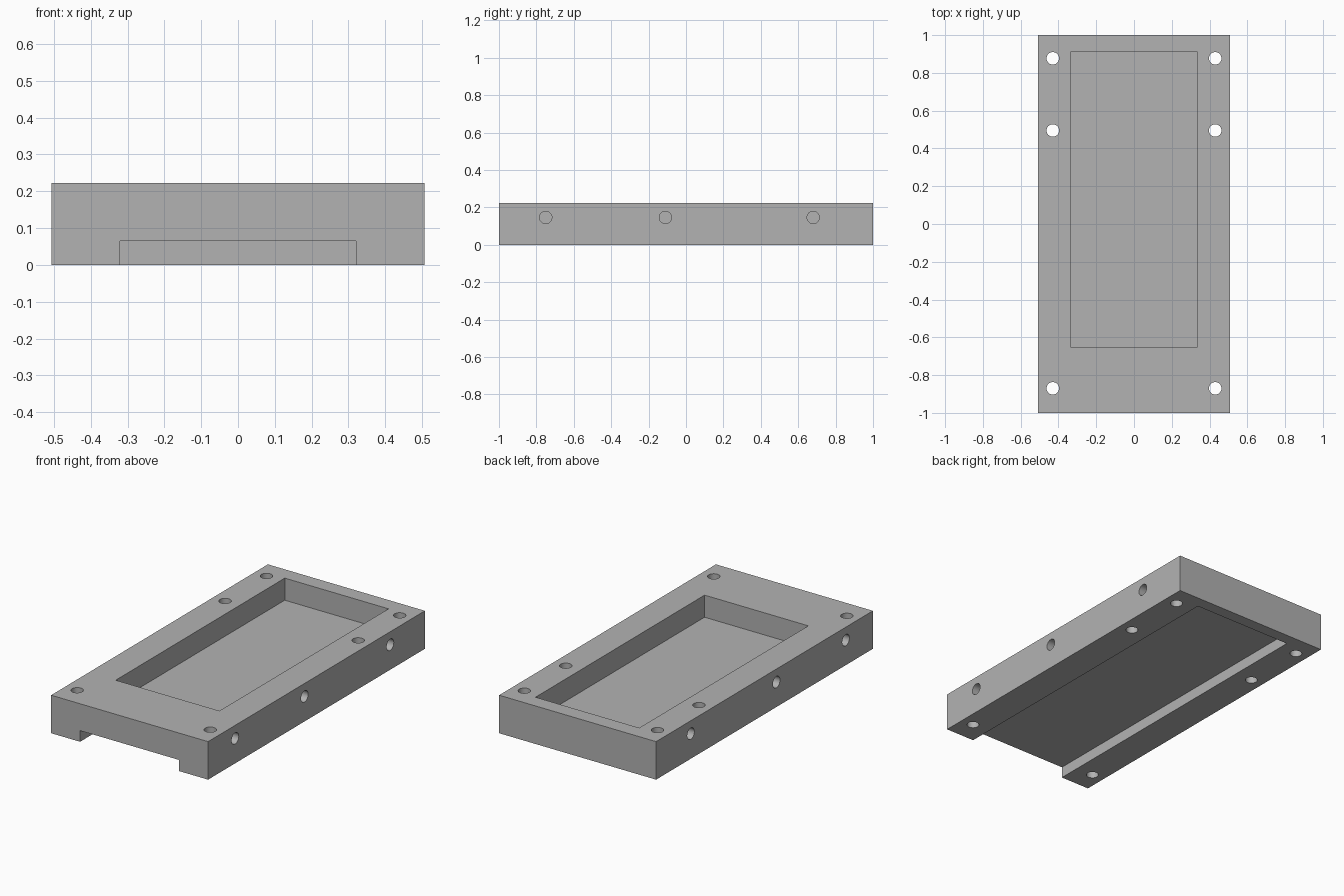
import bpy
import math

old = bpy.data.objects.get("Cube")
if old:
    bpy.data.objects.remove(old, do_unlink=True)

# Single grey material
grey = bpy.data.materials.new("plain grey")
grey.use_nodes = True
colour = (0.448, 0.448, 0.448, 1)
grey.diffuse_color = colour
grey.node_tree.nodes["Principled BSDF"].inputs["Base Color"].default_value = colour

HALF_W, HALF_L, HEIGHT = 0.507, 1.0, 0.222
HOLE_R = 0.033


def box(name, lo, hi):
    """Box between two opposite corners."""
    centre = [(a + b) / 2 for a, b in zip(lo, hi)]
    bpy.ops.mesh.primitive_cube_add(size=1, location=centre)
    ob = bpy.context.object
    ob.name = name
    ob.scale = [b - a for a, b in zip(lo, hi)]
    bpy.ops.object.transform_apply(location=True, rotation=True, scale=True)
    return ob


def drill(name, centre, depth, sideways=False):
    """Cylinder cutter, upright or lying along x."""
    bpy.ops.mesh.primitive_cylinder_add(
        vertices=48, radius=HOLE_R, depth=depth, location=centre,
        rotation=(0, math.pi / 2 if sideways else 0, 0))
    bpy.context.object.name = name
    return bpy.context.object


# Main block
block = box("housing_block", (-HALF_W, -HALF_L, 0), (HALF_W, HALF_L, HEIGHT))
block.data.materials.append(grey)

# Top pocket, and underside channel open at the front
cutters = [
    box("pocket_cutter", (-0.335, -0.65, 0.093), (0.335, 0.91, 0.4)),
    box("channel_cutter", (-0.32, -1.2, -0.2), (0.32, 0.93, 0.065)),
]

# Through holes in the rim and blind holes in the sides
for side in (-1, 1):
    for y in (-0.87, 0.495, 0.877):
        cutters.append(drill("screw_hole_cutter", (side * 0.43, y, 0.1), 0.6))
    for y in (-0.75, -0.11, 0.68):
        cutters.append(drill("side_hole_cutter", (side * HALF_W, y, 0.146), 0.2, True))

# Cut the block, then remove the cutters
bpy.ops.object.select_all(action="DESELECT")
block.select_set(True)
bpy.context.view_layer.objects.active = block
for cutter in cutters:
    cutter.hide_render = True
    mod = block.modifiers.new(cutter.name, "BOOLEAN")
    mod.operation = "DIFFERENCE"
    mod.solver = "EXACT"
    mod.object = cutter
    bpy.ops.object.modifier_apply(modifier=mod.name)
    bpy.data.objects.remove(cutter, do_unlink=True)

bpy.ops.object.shade_smooth_by_angle(angle=math.radians(30))
